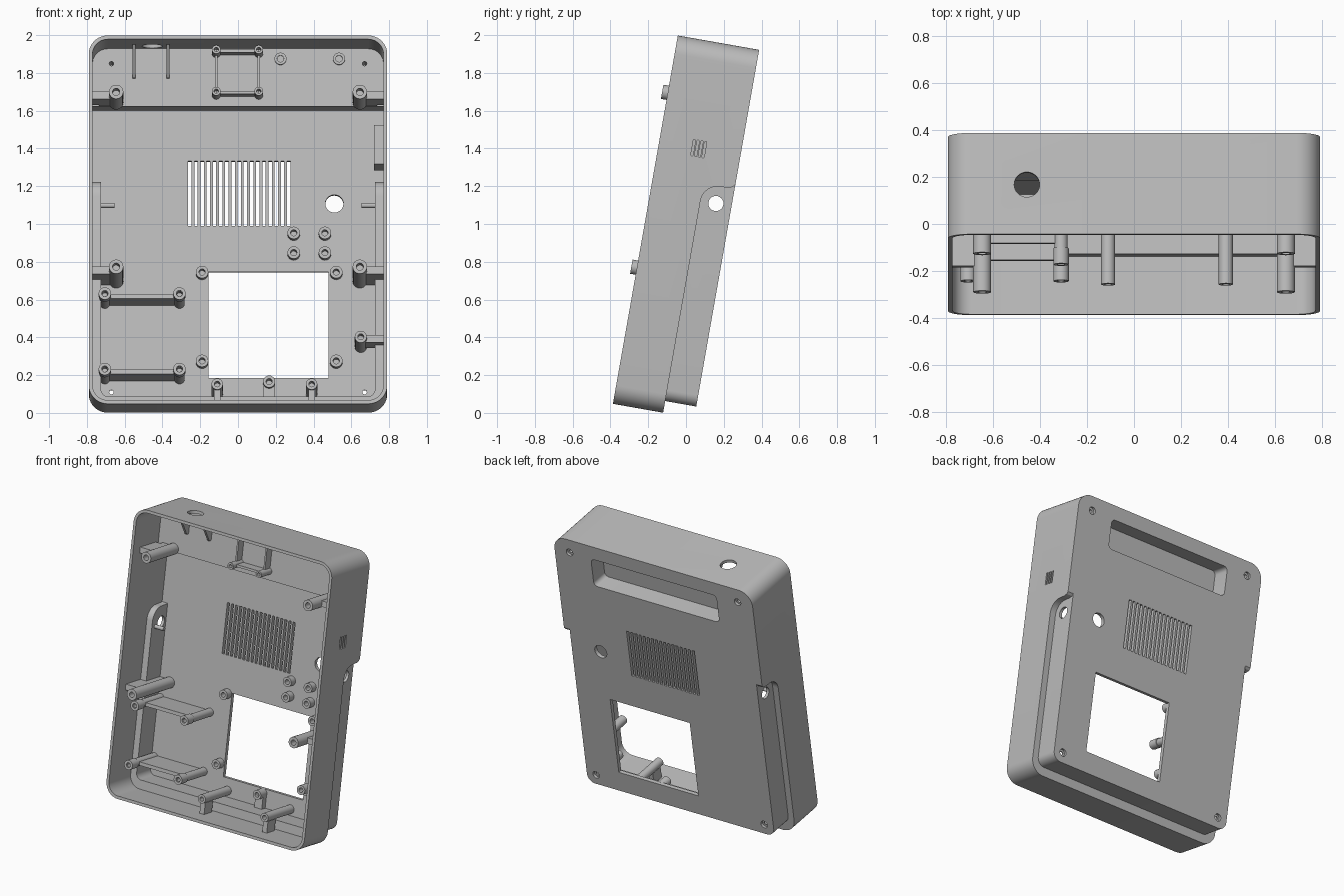
import bpy, bmesh, math
from mathutils import Matrix, Vector

if "Cube" in bpy.data.objects:
    bpy.data.objects.remove(bpy.data.objects["Cube"])

# Local frame: x = width, y = depth from the open front, z = height; the case leans back
LEAN = Matrix.Translation((0, -0.387, 0.048)) @ Matrix.Rotation(math.radians(-10), 4, 'X')
W, H, D, WALL = 0.79, 1.98, 0.437, 0.02
FLOOR, SHELF, SHELF_Z = 0.41, 0.29, 1.65
EMBED = 0.005

grey = bpy.data.materials.new("grey_plastic")
grey.use_nodes = True
grey.diffuse_color = (0.5, 0.5, 0.5, 1)
grey.node_tree.nodes["Principled BSDF"].inputs["Base Color"].default_value = (0.5, 0.5, 0.5, 1)


def finish(name, bm):
    bmesh.ops.recalc_face_normals(bm, faces=bm.faces)
    mesh = bpy.data.meshes.new(name)
    bm.to_mesh(mesh)
    bm.free()
    mesh.materials.append(grey)
    ob = bpy.data.objects.new(name, mesh)
    bpy.context.collection.objects.link(ob)
    ob.matrix_world = LEAN
    return ob


def add_prism(bm, pts, axis, lo, hi):
    """Extrude a profile: (x, z) points along y, or (y, z) points along x."""
    place = (lambda a, b, t: (a, t, b)) if axis == 'y' else (lambda a, b, t: (t, a, b))
    face = bm.faces.new([bm.verts.new(place(a, b, lo)) for a, b in pts])
    ext = bmesh.ops.extrude_face_region(bm, geom=[face])
    move = Vector(place(0, 0, hi - lo))
    bmesh.ops.translate(bm, vec=move, verts=[v for v in ext["geom"] if isinstance(v, bmesh.types.BMVert)])


def prism(name, pts, axis, lo, hi):
    bm = bmesh.new()
    add_prism(bm, pts, axis, lo, hi)
    return finish(name, bm)


def arc(cx, cz, r, start, end, n=10):
    return [(cx + r * math.cos(math.radians(start + (end - start) * i / n)),
             cz + r * math.sin(math.radians(start + (end - start) * i / n))) for i in range(n + 1)]


def rounded(x0, x1, z0, z1, r, n=10):
    return (arc(x1 - r, z1 - r, r, 0, 90, n) + arc(x0 + r, z1 - r, r, 90, 180, n)
            + arc(x0 + r, z0 + r, r, 180, 270, n) + arc(x1 - r, z0 + r, r, 270, 360, n))


def rect(x0, x1, z0, z1):
    return [(x0, z0), (x1, z0), (x1, z1), (x0, z1)]


def circle(cx, cz, r, n=32):
    return arc(cx, cz, r, 0, 360, n)[:-1]


def box(name, x0, x1, y0, y1, z0, z1):
    return prism(name, rect(x0, x1, z0, z1), 'y', y0, y1)


def combine(ob, other, op):
    """Apply a boolean and drop the second object."""
    mod = ob.modifiers.new("bool", 'BOOLEAN')
    mod.operation, mod.object, mod.solver = op, other, 'EXACT'
    bpy.context.view_layer.update()
    dg = bpy.context.evaluated_depsgraph_get()
    mesh = bpy.data.meshes.new_from_object(ob.evaluated_get(dg))
    ob.modifiers.clear()
    ob.data = mesh
    bpy.data.objects.remove(other)


def post(name, x, z, r, tip, base, bore=0.5, depth=0.06):
    """Screw post with a blind hole, pointing to the front."""
    bm = bmesh.new()
    rings = []
    for rad, y in ((r * bore, min(tip + depth, base - EMBED)), (r * bore, tip), (r, tip), (r, base)):
        rings.append([bm.verts.new((a, y, b)) for a, b in circle(x, z, rad, 24)])
    for p, q in zip(rings, rings[1:]):
        for i in range(24):
            j = (i + 1) % 24
            bm.faces.new((p[i], p[j], q[j], q[i]))
    bm.faces.new(rings[0])
    bm.faces.new(rings[-1])
    return finish(name, bm)


# Case volume: full front band and top, stepped in low down at the back
def volume(name, t, front, back):
    ob = prism(name, rounded(-W + t, W - t, t, H - t, 0.1 - t), 'y', front, back)
    y, z, r = 0.27 - t, 1.23 + t, 0.09
    step = [(y, -0.1)] + arc(y + r, z - r, r, 180, 90) + [(0.405, z + 0.003), (0.425, z + 0.01),
                                                         (D, z + 0.025), (0.6, z + 0.025), (0.6, -0.1)]
    combine(ob, prism("step_cutter", step, 'x', -1, 1), 'DIFFERENCE')
    core = rounded(-0.745 + t, 0.745 - t, 0.0625 + t, 1.4, 0.06 - t)
    combine(ob, prism("core", core, 'y', 0.15, back), 'UNION')
    return ob


case = volume("case_shell", 0, 0, D)
cavity = volume("cavity", WALL, -0.1, FLOOR)
combine(cavity, box("shelf_cutter", -1, 1, SHELF, 1, SHELF_Z, 2.2), 'DIFFERENCE')
combine(case, cavity, 'DIFFERENCE')

# Openings through the back: window, vent slots, round hole, screw holes
bm = bmesh.new()
add_prism(bm, rect(-0.155, 0.48, 0.21, 0.782), 'y', 0.35, 0.6)
for i in range(17):
    x = -0.255 + i * 0.0327
    add_prism(bm, rect(x - 0.009, x + 0.009, 1.027, 1.377), 'y', 0.35, 0.6)
add_prism(bm, circle(0.51, 1.148, 0.048), 'y', 0.35, 0.6)
for s in (-1, 1):
    for z in (0.135, 1.88):
        add_prism(bm, circle(s * 0.67, z, 0.012, 16), 'y', 0.2, 0.42)
combine(case, finish("back_cutters", bm), 'DIFFERENCE')

# Handle pocket and countersinks from behind
bm = bmesh.new()
add_prism(bm, rounded(-0.5, 0.5, 1.67, 1.88, 0.03, 6), 'y', SHELF + 0.02, 0.6)
for s in (-1, 1):
    for z in (0.135, 1.88):
        add_prism(bm, circle(s * 0.67, z, 0.026, 24), 'y', 0.419, 0.6)
combine(case, finish("pocket_cutters", bm), 'DIFFERENCE')

# Side holes, side slots and cable hole in the top
combine(case, prism("axle_cutter", circle(0.353, 1.139, 0.04), 'x', -1, 1), 'DIFFERENCE')
bm = bmesh.new()
for i in range(4):
    y = 0.183 + i * 0.02
    add_prism(bm, rounded(y - 0.006, y + 0.006, 1.365, 1.453, 0.0055, 4), 'x', 0.7, 0.9)
combine(case, finish("slot_cutters", bm), 'DIFFERENCE')
bm = bmesh.new()
bmesh.ops.create_cone(bm, cap_ends=True, segments=32, radius1=0.054, radius2=0.054, depth=0.2,
                      matrix=Matrix.Translation((-0.455, 0.214, H)))
combine(case, finish("cable_cutter", bm), 'DIFFERENCE')

# Main bosses braced to the side walls
for side, s in (("right", -1), ("left", 1)):
    for level, z, base in (("upper", 1.672, SHELF), ("lower", 0.732, FLOOR)):
        post(f"{level}_{side}_boss", s * 0.645, z, 0.038, -0.03, base + EMBED)
        xs = sorted((s * 0.66, s * 0.775))
        box(f"{level}_{side}_brace", *xs, 0.08, 0.26, z - 0.02, z + 0.02)
        xs = sorted((s * 0.66, s * 0.735))
        box(f"{level}_{side}_brace_foot", *xs, 0.26, base + EMBED, z - 0.02, z + 0.02)
    # Locating pin near the side hole
    bm = bmesh.new()
    bmesh.ops.create_cone(bm, cap_ends=True, segments=16, radius1=0.014, radius2=0.014, depth=0.08,
                          matrix=Matrix.Translation((s * 0.695, 0.292, 1.118)) @ Matrix.Rotation(math.pi / 2, 4, 'Y'))
    finish(f"{side}_pin", bm)

# Board posts joined by ribs
for level, z in (("upper", 0.613), ("lower", 0.207)):
    for x in (-0.705, -0.31):
        post(f"{level}_board_post", x, z, 0.028, 0.12, FLOOR + EMBED)
        post(f"{level}_board_post_collar", x, z, 0.033, 0.11, 0.18)
    box(f"{level}_board_rib", -0.705, -0.31, 0.2, FLOOR + EMBED, z - 0.012, z + 0.012)

# Short posts round the window and beside the vent
for x in (-0.19, 0.52):
    for z in (0.295, 0.772):
        post("window_post", x, z, 0.033, 0.36, FLOOR + EMBED)
for x in (0.295, 0.46):
    for z in (0.877, 0.983):
        post("vent_post", x, z, 0.033, 0.36, FLOOR + EMBED)

# Bottom edge posts on stands
for x in (-0.11, 0.39):
    post("bottom_post", x, 0.126, 0.03, 0.11, FLOOR + EMBED)
    box("bottom_stand", x - 0.018, x + 0.018, 0.13, 0.22, 0.015, 0.1)
post("bottom_centre_post", 0.165, 0.18, 0.032, 0.34, FLOOR + EMBED)
box("bottom_centre_stand", 0.135, 0.195, 0.37, FLOOR + EMBED, 0.07, 0.17)
post("side_post", 0.65, 0.38, 0.032, 0.11, FLOOR + EMBED)
box("side_post_brace", 0.66, 0.775, 0.17, 0.26, 0.36, 0.4)
box("side_post_brace_foot", 0.66, 0.735, 0.26, 0.34, 0.36, 0.4)

# Small board holder on the upper shelf
for x in (-0.115, 0.11):
    for z in (1.711, 1.935):
        post("holder_post", x, z, 0.023, 0.17, SHELF + EMBED)
    box("holder_side_rail", x - 0.006, x + 0.006, 0.23, SHELF + EMBED, 1.711, 1.935)
for z in (1.711, 1.935):
    box("holder_cross_rail", -0.115, 0.11, 0.21, SHELF + EMBED, z - 0.008, z + 0.008)
for x in (0.225, 0.535):
    post("shelf_ring", x, 1.905, 0.032, 0.278, SHELF + EMBED, 0.55, 0.01)

# Triangular fins by the cable hole
for x in (-0.55, -0.37):
    prism("cable_fin", [(0.15, 1.965), (SHELF + EMBED, 1.965), (SHELF + EMBED, 1.8), (0.27, 1.8)],
          'x', x - 0.008, x + 0.008)

# Frame behind the side slots
for z in (1.31, 1.5):
    box("slot_frame_end", 0.725, 0.775, 0.12, 0.31, z, z + 0.02)
for y in (0.12, 0.29):
    box("slot_frame_side", 0.725, 0.775, y, y + 0.02, 1.31, 1.52)
box("slot_frame_cover", 0.72, 0.73, 0.12, 0.31, 1.31, 1.52)

# Smooth the curved walls, keep edges crisp
for ob in bpy.context.scene.objects:
    ob.select_set(ob.type == 'MESH')
bpy.context.view_layer.objects.active = case
bpy.ops.object.shade_smooth_by_angle(angle=math.radians(30))
